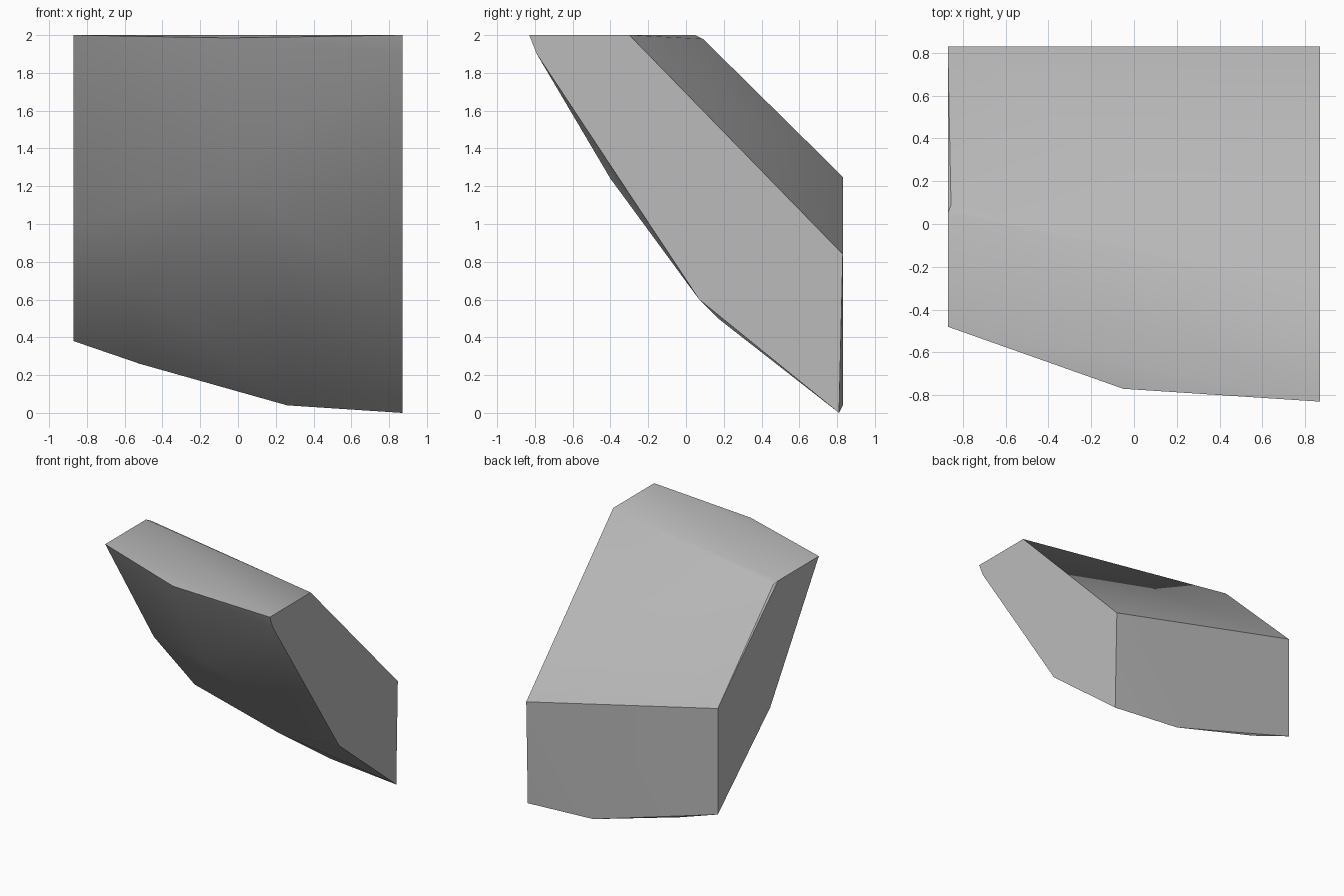
import bpy
import bmesh
import math

# Remove the default cube
cube = bpy.data.objects.get("Cube")
if cube:
    bpy.data.objects.remove(cube, do_unlink=True)


def make_material(name, color):
    material = bpy.data.materials.new(name)
    material.use_nodes = True
    material.diffuse_color = color
    material.node_tree.nodes["Principled BSDF"].inputs["Base Color"].default_value = color
    return material


# Cross-sections of the slab: x position, then (y, z) corners
sections = [
    (-.87, [(.83, 1.25), (.05, 2), (-.48, 2), (.15, 1), (.83, .38)]),
    (-.855, [(.09, 1.98)]),
    (-.52, [(.18, .69), (.82, .26)]),
    (-.05, [(-.77, 1.985), (-.4, 1.24)]),
    (.26, [(.17, .5), (.83, .04)]),
    (.87, [(.83, .84), (-.3, 2), (-.83, 2), (-.79, 1.9), (.07, .6), (.81, 0)]),
]


def build_faceted_block(name, sections, material):
    """Stretch a closed faceted skin over the section corners."""
    bm = bmesh.new()
    for x, corners in sections:
        for y, z in corners:
            bm.verts.new((x, y, z))
    hull = bmesh.ops.convex_hull(bm, input=bm.verts[:])
    unused = {v for v in hull["geom_interior"] if isinstance(v, bmesh.types.BMVert)}
    bmesh.ops.delete(bm, geom=list(unused), context="VERTS")
    # Merge the triangles that lie in one plane
    bmesh.ops.dissolve_limit(bm, angle_limit=math.radians(1),
                             verts=bm.verts[:], edges=bm.edges[:])
    bmesh.ops.recalc_face_normals(bm, faces=bm.faces[:])
    mesh = bpy.data.meshes.new(name)
    bm.to_mesh(mesh)
    bm.free()
    mesh.materials.append(material)
    block = bpy.data.objects.new(name, mesh)
    bpy.context.collection.objects.link(block)
    return block


# Slanted slab with a gently bulging underside
slab = build_faceted_block("slanted_slab", sections,
                           make_material("plain_grey", (.5, .5, .5, 1)))

# Soft shading across the bulge, crisp outer edges
bpy.ops.object.select_all(action="DESELECT")
slab.select_set(True)
bpy.context.view_layer.objects.active = slab
bpy.ops.object.shade_smooth_by_angle(angle=math.radians(30))
